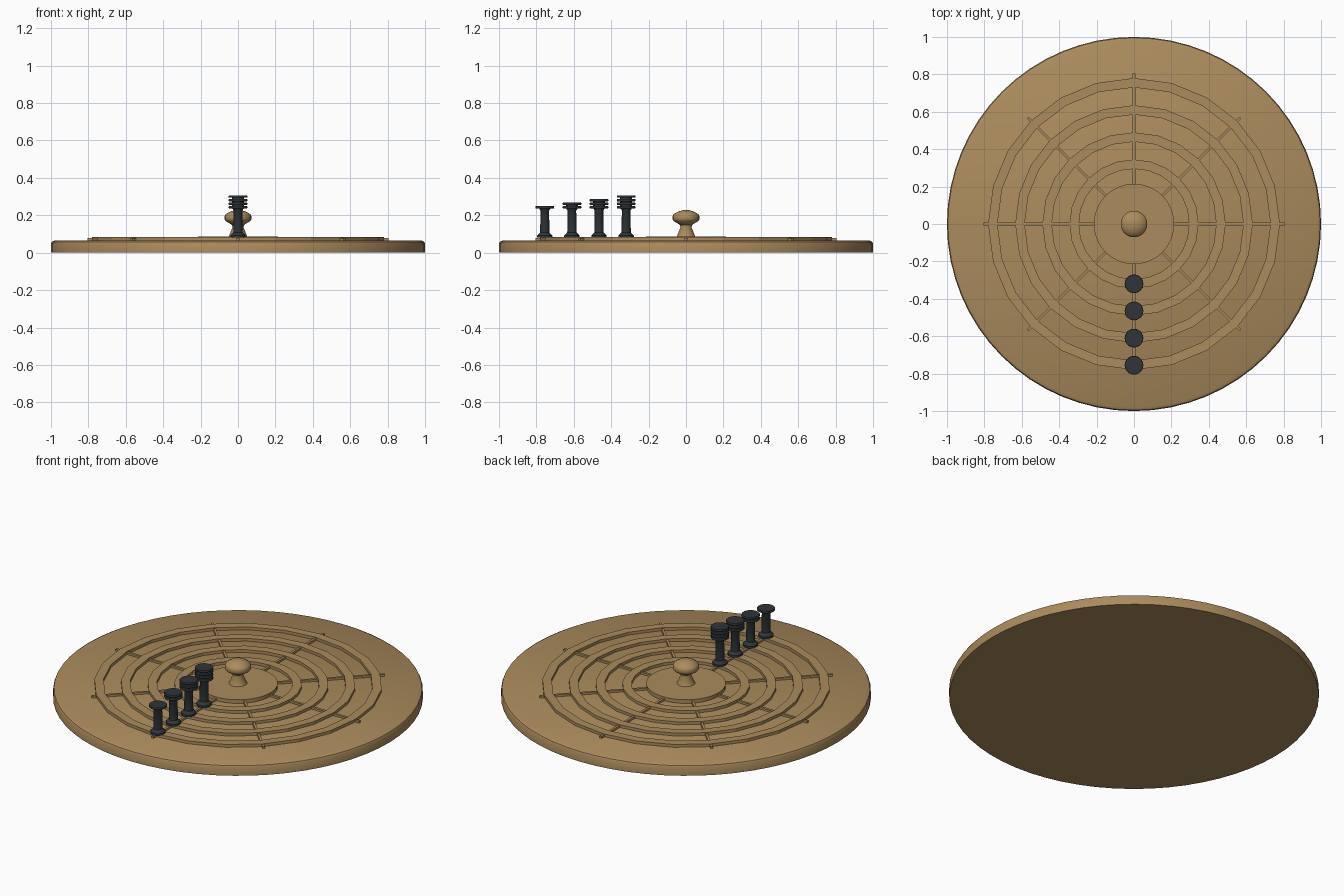
import bpy, bmesh, math
from mathutils import Matrix

cube = bpy.data.objects.get("Cube")
if cube:
    bpy.data.objects.remove(cube, do_unlink=True)


def material(name, color):
    mat = bpy.data.materials.new(name)
    mat.use_nodes = True
    mat.diffuse_color = color
    mat.node_tree.nodes["Principled BSDF"].inputs["Base Color"].default_value = color
    return mat


wood = material("wood", (0.41, 0.26, 0.11, 1))
dark = material("dark_metal", (0.03, 0.035, 0.04, 1))


def finish(name, bm, mat, angle=None):
    bmesh.ops.recalc_face_normals(bm, faces=bm.faces)
    mesh = bpy.data.meshes.new(name)
    bm.to_mesh(mesh)
    bm.free()
    mesh.materials.append(mat)
    obj = bpy.data.objects.new(name, mesh)
    bpy.context.collection.objects.link(obj)
    if angle:
        bpy.ops.object.select_all(action='DESELECT')
        obj.select_set(True)
        bpy.context.view_layer.objects.active = obj
        bpy.ops.object.shade_smooth_by_angle(angle=math.radians(angle))
    return obj


def lathe(name, profile, sides, mat, ring=False, angle=None):
    """Revolve (radius, z) points; a ring closes its section, others get caps."""
    bm = bmesh.new()
    loops = []
    for r, z in profile:
        turns = [math.tau * i / sides for i in range(sides)]
        loops.append([bm.verts.new((r * math.cos(a), r * math.sin(a), z)) for a in turns])
    pairs = list(zip(loops, loops[1:]))
    if ring:
        pairs.append((loops[-1], loops[0]))
    else:
        bm.faces.new(loops[0])
        bm.faces.new(loops[-1])
    for low, high in pairs:
        for i in range(sides):
            j = (i + 1) % sides
            bm.faces.new((low[i], low[j], high[j], high[i]))
    return finish(name, bm, mat, angle)


# Round board with a softened upper rim
TOP = 0.066
lathe("board", [(1, 0), (1, 0.048), (0.995, 0.058), (0.98, TOP)], 64, wood, angle=35)

# Raised circular tracks
RING_TOP = 0.083
radii = [0.755, 0.61, 0.465, 0.32]
for n, r in enumerate(radii, 1):
    inner, outer = r - 0.025, r + 0.025
    section = [(inner, TOP - 0.01), (outer, TOP - 0.01), (outer, RING_TOP), (inner, RING_TOP)]
    lathe(f"track_ring_{n}", section, 24, wood, ring=True)

# Eight radial dividers
for n in range(8):
    bm = bmesh.new()
    shape = Matrix.Translation((0.505, 0, 0.068)) @ Matrix.Diagonal((0.6, 0.014, 0.02, 1))
    turn = Matrix.Rotation(n * math.tau / 8, 4, 'Z')
    bmesh.ops.create_cube(bm, size=1, matrix=turn @ shape)
    finish(f"divider_{n + 1}", bm, wood)

# Central plate and turned knob
lathe("centre_plate", [(0.215, TOP - 0.01), (0.215, 0.088)], 48, wood, angle=35)
lathe("knob", [(0.05, 0.085), (0.046, 0.095), (0.03, 0.135), (0.032, 0.148),
               (0.066, 0.17), (0.071, 0.178), (0.071, 0.195), (0.065, 0.207),
               (0.04, 0.221), (0.015, 0.228)], 24, wood, angle=40)

# Pegs: the nearer the centre, the more discs on the head
for count, r in enumerate(radii, 1):
    profile = [(0.041, 0.08), (0.041, 0.092), (0.025, 0.108), (0.023, 0.225), (0.03, 0.236)]
    for k in range(count):
        z = 0.237 + 0.019 * k
        profile += [(0.048, z), (0.05, z + 0.003), (0.05, z + 0.009), (0.048, z + 0.012)]
        if k < count - 1:
            profile += [(0.032, z + 0.012), (0.032, z + 0.019)]
    peg = lathe(f"peg_{count}", profile, 24, dark, angle=35)
    peg.location.y = -r
